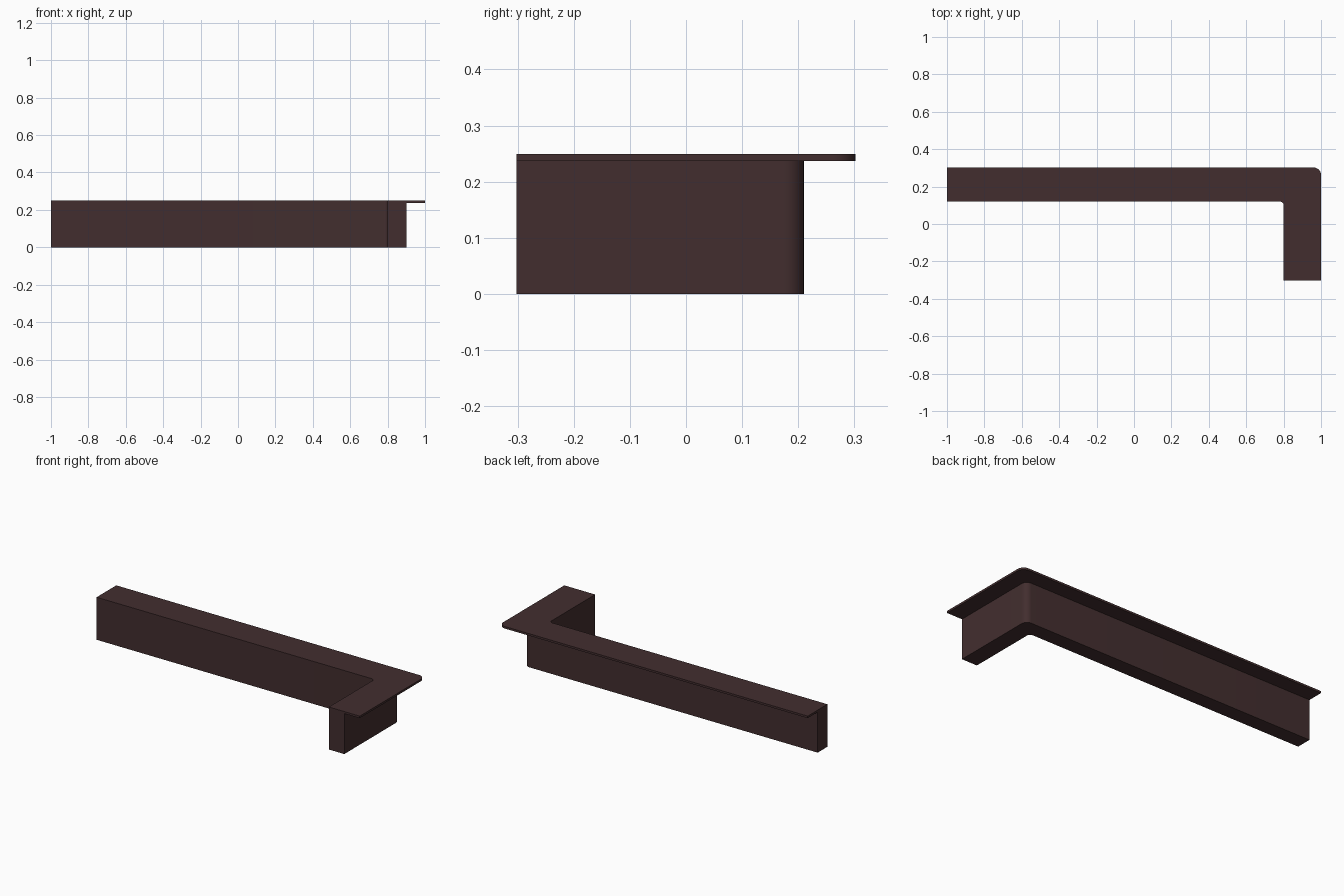
import bpy, bmesh
from math import sin, cos, pi

if "Cube" in bpy.data.objects:
    bpy.data.objects.remove(bpy.data.objects["Cube"])

mat = bpy.data.materials.new("dark_wood")
mat.diffuse_color = (0.055, 0.027, 0.028, 1)
mat.use_nodes = True
mat.node_tree.nodes["Principled BSDF"].inputs["Base Color"].default_value = mat.diffuse_color

LEFT, FRONT = -1.0, -0.302
INNER_X, INNER_Y = 0.80, 0.12


def arc(cx, cy, r, steps=8):
    # quarter circle from the back (+y) round to the right (+x)
    return [(cx + r * sin(pi / 2 * i / steps), cy + r * cos(pi / 2 * i / steps))
            for i in range(steps + 1)]


def l_slab(name, right, back, r_out, z0, z1):
    # L-shaped outline with rounded inner and outer corners, extruded up
    r_in = 0.02
    pts = [(LEFT, INNER_Y), (LEFT, back)]
    pts += arc(right - r_out, back - r_out, r_out)
    pts += [(right, FRONT), (INNER_X, FRONT)]
    pts += arc(INNER_X - r_in, INNER_Y - r_in, r_in)[::-1]
    bm = bmesh.new()
    face = bm.faces.new([bm.verts.new((x, y, z0)) for x, y in pts])
    ext = bmesh.ops.extrude_face_region(bm, geom=[face])
    top = [v for v in ext["geom"] if isinstance(v, bmesh.types.BMVert)]
    bmesh.ops.translate(bm, verts=top, vec=(0, 0, z1 - z0))
    bmesh.ops.recalc_face_normals(bm, faces=bm.faces)
    me = bpy.data.meshes.new(name)
    bm.to_mesh(me)
    bm.free()
    ob = bpy.data.objects.new(name, me)
    bpy.context.collection.objects.link(ob)
    me.materials.append(mat)
    bpy.ops.object.select_all(action='DESELECT')
    ob.select_set(True)
    bpy.context.view_layer.objects.active = ob
    bpy.ops.object.shade_smooth_by_angle(angle=pi / 6)


# Counter wall and the overhanging worktop
l_slab("counter_base", 0.90, 0.21, 0.035, 0.0, 0.237)
l_slab("counter_top", 1.00, 0.302, 0.04, 0.237, 0.249)
